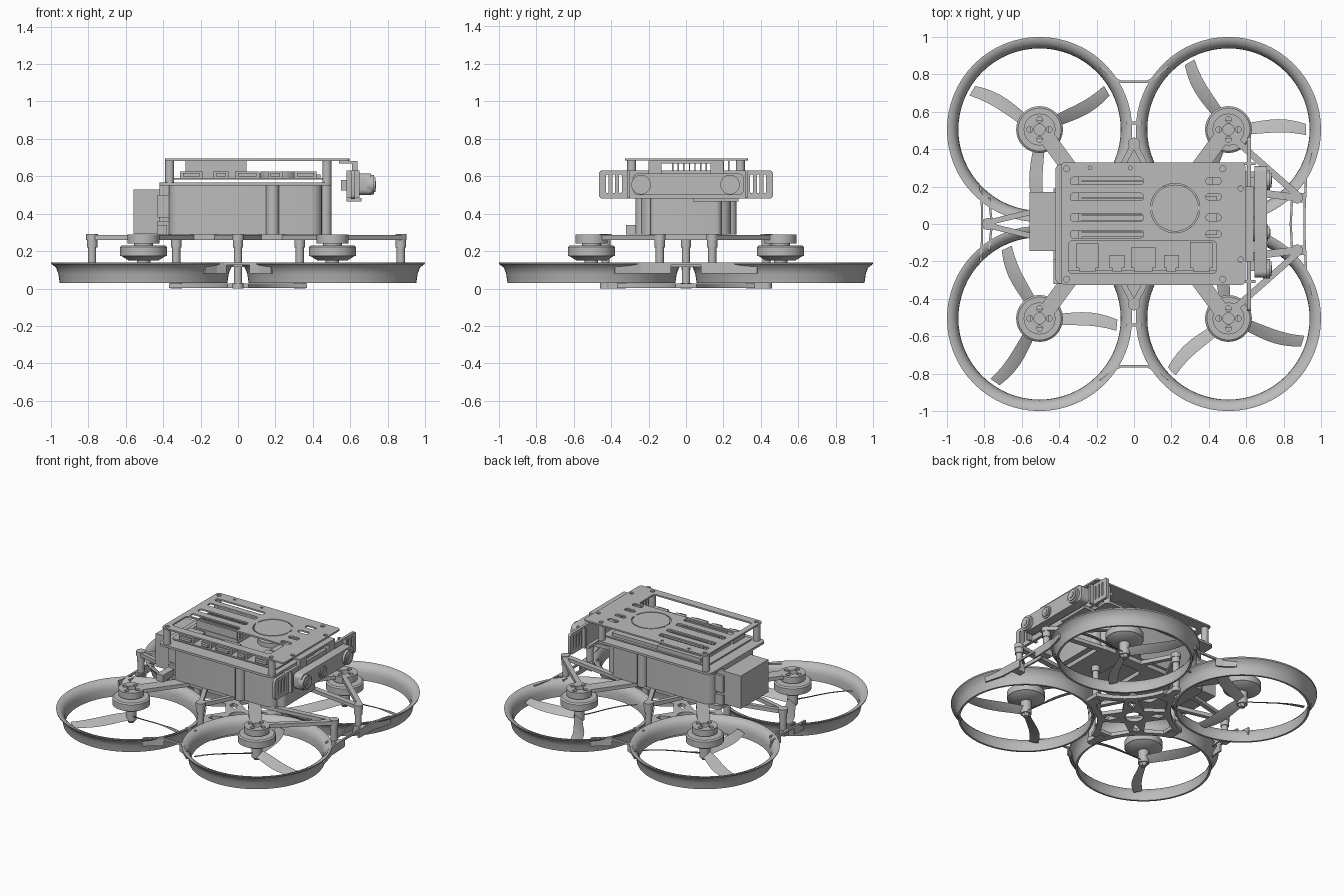
import bpy, bmesh, math
from mathutils import Matrix, Vector

if "Cube" in bpy.data.objects:
    bpy.data.objects.remove(bpy.data.objects["Cube"])

grey = bpy.data.materials.new("plain grey")
grey.use_nodes = True
grey.diffuse_color = (0.5, 0.5, 0.5, 1)
grey.node_tree.nodes["Principled BSDF"].inputs["Base Color"].default_value = (0.5, 0.5, 0.5, 1)
parts = []


def finish(name, bm):
    bmesh.ops.recalc_face_normals(bm, faces=bm.faces)
    mesh = bpy.data.meshes.new(name)
    bm.to_mesh(mesh)
    bm.free()
    mesh.materials.append(grey)
    ob = bpy.data.objects.new(name, mesh)
    bpy.context.collection.objects.link(ob)
    parts.append(ob)


def boxes(name, items):
    bm = bmesh.new()
    for x0, x1, y0, y1, z0, z1 in items:
        m = Matrix.Translation(((x0 + x1) / 2, (y0 + y1) / 2, (z0 + z1) / 2))
        bmesh.ops.create_cube(bm, size=1, matrix=m @ Matrix.Diagonal((x1 - x0, y1 - y0, z1 - z0, 1)))
    finish(name, bm)


def add_bar(bm, p, q, w, z0, z1):
    p, q = Vector(p), Vector(q)
    d, c = q - p, (p + q) / 2
    m = Matrix.Translation((c.x, c.y, (z0 + z1) / 2)) @ Matrix.Rotation(math.atan2(d.y, d.x), 4, 'Z')
    bmesh.ops.create_cube(bm, size=1, matrix=m @ Matrix.Diagonal((d.length, w, z1 - z0, 1)))


def add_cyl(bm, x, y, z0, z1, r, r2=None, seg=24):
    bmesh.ops.create_cone(bm, cap_ends=True, segments=seg, radius1=r, radius2=r if r2 is None else r2,
                          depth=z1 - z0, matrix=Matrix.Translation((x, y, (z0 + z1) / 2)))


def lathe(name, prof, x, y, seg=64):
    bm = bmesh.new()
    rings = [[bm.verts.new((x + r * math.cos(t), y + r * math.sin(t), z)) for r, z in prof]
             for t in (2 * math.pi * i / seg for i in range(seg))]
    n = len(prof)
    for i in range(seg):
        a, b = rings[i], rings[(i + 1) % seg]
        for j in range(n):
            bm.faces.new((a[j], b[j], b[(j + 1) % n], a[(j + 1) % n]))
    finish(name, bm)


def circle(x, y, r, seg=24):
    return [(x + r * math.cos(2 * math.pi * i / seg), y + r * math.sin(2 * math.pi * i / seg)) for i in range(seg)]


def rrect(x0, x1, y0, y1, r, seg=4):
    pts = []
    for k, (cx, cy) in enumerate([(x1 - r, y1 - r), (x0 + r, y1 - r), (x0 + r, y0 + r), (x1 - r, y0 + r)]):
        for i in range(seg + 1):
            t = math.pi / 2 * (k + i / seg)
            pts.append((cx + r * math.cos(t), cy + r * math.sin(t)))
    return pts


def plate(name, loops, lo, hi, upright=False):
    """Flat plate: first loop is the outline, the rest are holes."""
    bm = bmesh.new()
    for loop in loops:
        vs = [bm.verts.new((lo, u, v) if upright else (u, v, lo)) for u, v in loop]
        for i, v in enumerate(vs):
            bm.edges.new((v, vs[(i + 1) % len(vs)]))
    bmesh.ops.triangle_fill(bm, edges=bm.edges[:], use_beauty=True, use_dissolve=False)
    ext = bmesh.ops.extrude_face_region(bm, geom=bm.faces[:], use_keep_orig=True)
    vs = [g for g in ext["geom"] if isinstance(g, bmesh.types.BMVert)]
    bmesh.ops.translate(bm, verts=vs, vec=(hi - lo, 0, 0) if upright else (0, 0, hi - lo))
    finish(name, bm)


C = 0.505
corners = [(-C, C, 150), (C, C, 0), (-C, -C, -5), (C, -C, -17)]

# Ducts, motors and propellers
duct_profile = [(0.495, 0.14), (0.493, 0.131), (0.468, 0.112), (0.456, 0.08), (0.448, 0.03),
                (0.434, 0.03), (0.435, 0.08), (0.443, 0.108), (0.458, 0.128), (0.484, 0.14)]
for mx, my, ang in corners:
    lathe("duct", duct_profile, mx, my)
    bm = bmesh.new()
    add_cyl(bm, mx, my, 0.175, 0.222, 0.125, seg=48)
    add_cyl(bm, mx, my, 0.15, 0.175, 0.08, 0.12, seg=48)
    add_cyl(bm, mx, my, 0.222, 0.23, 0.125, 0.115, seg=48)
    add_cyl(bm, mx, my, 0.23, 0.26, 0.05)
    finish("motor", bm)
    bm = bmesh.new()
    add_cyl(bm, mx, my, 0.06, 0.155, 0.036)
    add_cyl(bm, mx, my, 0.04, 0.06, 0.02, 0.03, seg=6)
    spin = 1 if mx * my > 0 else -1
    for k in range(3):
        a0 = math.radians(ang + 120 * k)
        rows = []
        for i in range(9):
            t = i / 8
            r = 0.03 + 0.385 * t
            sweep = a0 + spin * 0.08 * math.sin(math.pi * t)
            chord = 0.062 + 0.016 * math.sin(math.pi * t)
            pitch = -spin * math.radians(36 - 20 * t)
            c = Vector((mx + r * math.cos(sweep), my + r * math.sin(sweep), 0.085))
            side = Vector((-math.sin(a0), math.cos(a0), 0)) * math.cos(pitch) + Vector((0, 0, math.sin(pitch)))
            up = Vector((0, 0, 0.004))
            rows.append([bm.verts.new(c + side * chord / 2), bm.verts.new(c + up),
                         bm.verts.new(c - side * chord / 2), bm.verts.new(c - up)])
        for a, b in zip(rows, rows[1:]):
            for j in range(4):
                bm.faces.new((a[j], a[(j + 1) % 4], b[(j + 1) % 4], b[j]))
        bm.faces.new(rows[0])
        bm.faces.new(rows[-1])
    finish("propeller", bm)
    # Motor mount pad with screw holes
    holes = [circle(mx + 0.052 * math.cos(t), my + 0.052 * math.sin(t), 0.016, 12)
             for t in (math.pi / 2 * i for i in range(4))]
    plate("motor_mount", [circle(mx, my, 0.085, 32), circle(mx, my, 0.03, 16)] + holes, 0.242, 0.288)

# Bridges between the ducts: low walls on the outside, thin webs inside
bm = bmesh.new()
for s in (-1, 1):
    add_bar(bm, (-0.07, s * 0.76), (0.07, s * 0.76), 0.014, 0.125, 0.14)
    add_bar(bm, (-0.04, s * 0.54), (0.04, s * 0.54), 0.014, 0.115, 0.14)
    for e in (-1, 1):
        add_bar(bm, (e * 0.065, s * 0.758), (e * 0.12, s * 0.786), 0.012, 0.08, 0.14)
        add_bar(bm, (e * 0.115, s * 0.784), (e * 0.18, s * 0.84), 0.012, 0.08, 0.14)
    add_bar(bm, (0.838, 0), (0.848, s * 0.2), 0.012, 0.115, 0.14)
    add_bar(bm, (0.84, s * 0.14), (0.915, s * 0.14), 0.05, 0.08, 0.14)
    for e, shift in ((1, 0), (-1, 0.1)):
        x = e * (0.912 - shift)
        add_bar(bm, (x, 0), (x, s * 0.085), 0.012, 0.125, 0.14)
        add_bar(bm, (x, s * 0.08), (x + e * 0.008, s * (0.25 - shift / 2)), 0.012, 0.08, 0.14)
    add_bar(bm, (0.92, s * 0.245), (0.957, s * 0.38), 0.012, 0.08, 0.14)
    add_bar(bm, (-0.76, 0), (-0.775, s * 0.14), 0.012, 0.115, 0.14)
add_bar(bm, (-0.81, 0), (-0.755, 0), 0.05, 0.1, 0.14)
finish("duct_bridges", bm)

# Bottom plate: four concave sides with cut-outs
outline = []
holes = [circle(0, 0, 0.06, 16)]
for k in range(4):
    rot = Matrix.Rotation(k * math.pi / 2, 2)
    for i in range(13):
        t = math.radians(253 - 56 * i / 12)
        outline.append(tuple(rot @ Vector((C + 0.47 * math.cos(t), C + 0.47 * math.sin(t)))))
    holes.append([tuple(rot @ Vector(p)) for p in
                  ((0.1, 0), (0.18, 0.115), (0.29, 0.045), (0.29, -0.045), (0.18, -0.115))])
    holes.append([tuple(rot @ Vector(p)) for p in ((0.07, 0.07), (0.14, 0.1), (0.14, 0.14), (0.1, 0.14))])
plate("bottom_plate", [outline] + holes, 0.002, 0.028)
bm = bmesh.new()
for s in (-1, 1):
    add_bar(bm, (0, s * 0.32), (0, s * 0.43), 0.05, 0, 0.03)
    add_cyl(bm, 0, s * 0.43, 0, 0.03, 0.03)
    add_cyl(bm, s * 0.33, 0, 0, 0.03, 0.03)
finish("bottom_plate_tips", bm)

# Standoffs
bm = bmesh.new()
for x, y, z in ((-0.78, 0, 0.1), (0.87, 0.14, 0.08), (0.87, -0.14, 0.08), (0.33, 0, 0.02),
                (-0.33, 0, 0.02), (0, 0.43, 0.02), (0, -0.43, 0.02)):
    add_cyl(bm, x, y, z, 0.22, 0.022)
    add_cyl(bm, x, y, 0.22, 0.262, 0.028)
finish("standoffs", bm)

# Upper frame: centre plate, motor arms and end braces
plate("frame_centre", [rrect(-0.42, 0.46, -0.22, 0.22, 0.04), rrect(-0.25, -0.05, -0.14, 0.14, 0.04),
                       rrect(0.05, 0.25, -0.14, 0.14, 0.04)], 0.26, 0.29)
bm = bmesh.new()
for s in (-1, 1):
    for e in (-1, 1):
        add_bar(bm, (e * 0.25, s * 0.17), (e * 0.46, s * 0.455), 0.085, 0.26, 0.287)
        add_bar(bm, (e * 0.12, s * 0.2), (0, s * 0.43), 0.03, 0.26, 0.287)
    add_bar(bm, (0.54, s * 0.45), (0.88, s * 0.15), 0.035, 0.26, 0.287)
    add_bar(bm, (0.4, s * 0.2), (0.875, s * 0.14), 0.04, 0.26, 0.286)
    add_bar(bm, (-0.4, s * 0.1), (-0.78, s * 0.008), 0.03, 0.26, 0.287)
    add_cyl(bm, 0.872, s * 0.14, 0.259, 0.291, 0.03)
    add_cyl(bm, 0, s * 0.43, 0.259, 0.291, 0.032)
add_cyl(bm, -0.78, 0, 0.259, 0.291, 0.032)
finish("frame_arms", bm)

# Battery housing, rear module and deck
plate("battery_housing", [rrect(-0.37, 0.45, -0.24, 0.24, 0.06)], 0.29, 0.555)
plate("housing_front", [rrect(0.4, 0.5, -0.19, 0.19, 0.03)], 0.29, 0.555)
boxes("rear_module", [(-0.56, -0.42, -0.145, 0.17, 0.292, 0.53)])
boxes("rear_clamp", [(-0.43, -0.36, -0.19, 0.19, 0.29, 0.36), (-0.43, -0.36, -0.19, 0.19, 0.38, 0.5),
                     (-0.42, -0.36, -0.17, 0.17, 0.35, 0.555), (-0.43, -0.38, -0.32, -0.18, 0.29, 0.34)])
bm = bmesh.new()
for s in (-1, 1):
    add_cyl(bm, 0.185, s * 0.235, 0.29, 0.555, 0.035)
    for x in (-0.365, 0.475):
        add_cyl(bm, x, s * 0.29, 0.56, 0.683, 0.024)
finish("deck_posts", bm)
plate("deck", [rrect(-0.42, 0.5, -0.32, 0.32, 0.03)], 0.55, 0.566)

# Circuit board with ports and heat sink
plate("circuit_board", [rrect(-0.36, 0.48, -0.25, 0.27, 0.02)], 0.582, 0.592)
ports = []
for x, w, d in ((-0.25, 0.12, 0.13), (-0.09, 0.08, 0.07), (0.05, 0.13, 0.11), (0.2, 0.08, 0.07), (0.36, 0.12, 0.14)):
    ports.append((x - w / 2, x + w / 2, -0.235, -0.235 + d, 0.592, 0.625))
    ports.append((x - w / 2 + 0.015, x + w / 2 - 0.015, -0.255, -0.235, 0.6, 0.617))
ports += [(-0.3, 0.42, 0.2, 0.25, 0.592, 0.615), (0.3, 0.44, -0.06, 0.15, 0.592, 0.61)]
boxes("ports", ports)
boxes("heat_sink", [(-0.3, 0.05, -0.08, 0.26, 0.592, 0.622)] +
      [(-0.28, 0.045, y, y + 0.007, 0.62, 0.682) for y in [-0.075 + 0.03 * i for i in range(11)]])

# Slotted top plate with the round fan cover set flush in it
holes = [rrect(-0.35, 0.44, -0.265, -0.09, 0.02), circle(0.22, 0.085, 0.132, 40)]
for y in (0.23, 0.145, 0.035, -0.055):
    holes.append(rrect(-0.34, 0.05, y - 0.02, y + 0.02, 0.015))
    holes.append(rrect(0.385, 0.465, y - 0.018, y + 0.018, 0.015))
holes += [circle(x, y, 0.016, 12) for x in (-0.36, 0.475) for y in (-0.295, 0.295)]
holes += [circle(x, 0.3, 0.01, 8) for x in (-0.235, -0.02)]
holes += [circle(0.57, y, 0.014, 12) for y in (-0.19, 0.19)]
plate("top_plate", [rrect(-0.39, 0.595, -0.325, 0.33, 0.02)] + holes, 0.683, 0.694)
bm = bmesh.new()
add_cyl(bm, 0.22, 0.085, 0.683, 0.694, 0.125, seg=48)
add_cyl(bm, 0.22, 0.085, 0.592, 0.625, 0.1, seg=48)
add_bar(bm, (0.085, 0.085), (0.355, 0.085), 0.03, 0.684, 0.693)
finish("fan_cover", bm)

# Camera bar at the +x end
slots = [rrect(s * y - 0.007, s * y + 0.007, 0.51, 0.61, 0.006) for s in (-1, 1) for y in (0.35, 0.385, 0.42)]
plate("camera_bracket", [rrect(-0.465, 0.465, 0.48, 0.632, 0.02)] + slots, 0.605, 0.625, upright=True)
boxes("bracket_mount", [(0.54, 0.64, -0.2, 0.2, 0.668, 0.683), (0.61, 0.64, -0.2, -0.13, 0.5, 0.68),
                        (0.61, 0.64, 0.13, 0.2, 0.5, 0.68), (0.58, 0.66, 0.04, 0.28, 0.465, 0.485),
                        (0.58, 0.65, -0.315, -0.3, 0.485, 0.63), (0.58, 0.65, 0.315, 0.33, 0.485, 0.63),
                        (0.55, 0.61, -0.05, 0.05, 0.525, 0.58)])
plate("camera_body", [rrect(-0.285, 0.31, 0.5, 0.615, 0.03)], 0.645, 0.71, upright=True)
boxes("camera_spacers", [(0.62, 0.65, y - 0.03, y + 0.03, 0.52, 0.6) for y in (-0.22, 0, 0.22)])
bm = bmesh.new()
for y, r, tip in ((-0.24, 0.052, 0.735), (-0.045, 0.043, 0.725), (0.235, 0.052, 0.735)):
    for rad, x1 in ((r, tip - 0.008), (r * 0.75, tip), (r * 0.4, tip + 0.004)):
        m = Matrix.Translation(((0.69 + x1) / 2, y, 0.555)) @ Matrix.Rotation(math.pi / 2, 4, 'Y')
        bmesh.ops.create_cone(bm, cap_ends=True, segments=32, radius1=rad, radius2=rad, depth=x1 - 0.69, matrix=m)
finish("camera_lenses", bm)

# Smooth shading with sharp edges kept
bpy.ops.object.select_all(action='DESELECT')
for ob in parts:
    ob.select_set(True)
bpy.context.view_layer.objects.active = parts[0]
bpy.ops.object.shade_smooth_by_angle(angle=math.radians(35))
